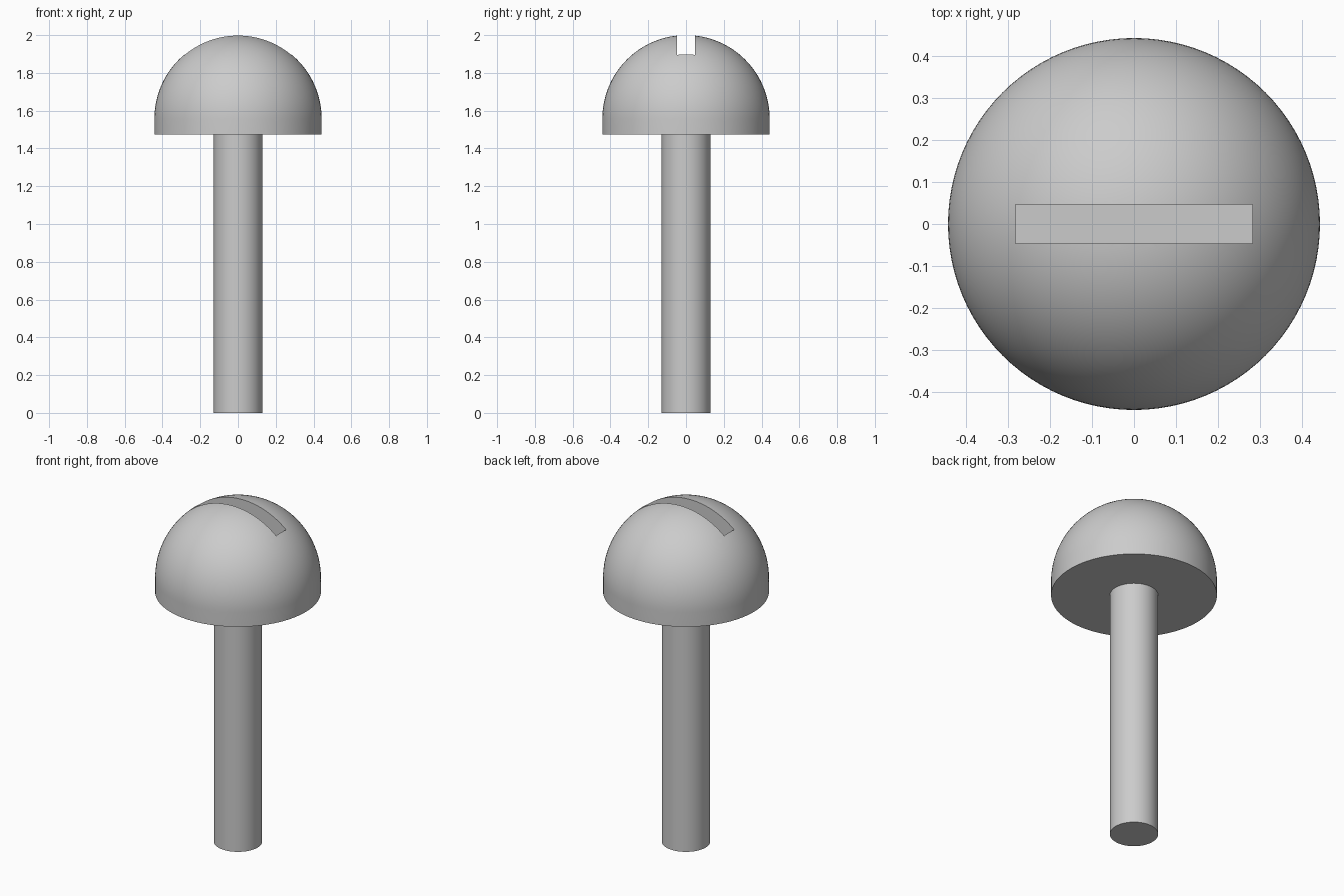
import bpy, bmesh, math

if "Cube" in bpy.data.objects:
    bpy.data.objects.remove(bpy.data.objects["Cube"])

HEAD_R, SHAFT_R = 0.443, 0.129
HEAD_BOTTOM, TOP = 1.473, 2.0
DOME_Z = TOP - HEAD_R

grey = bpy.data.materials.new("plain grey")
grey.use_nodes = True
colour = (0.6, 0.6, 0.6, 1)
grey.diffuse_color = colour
grey.node_tree.nodes["Principled BSDF"].inputs["Base Color"].default_value = colour


def lathe(name, profile, steps=96):
    """Spin an (r, z) profile around the z axis."""
    bm = bmesh.new()
    verts = [bm.verts.new((r, 0, z)) for r, z in profile]
    edges = [bm.edges.new(pair) for pair in zip(verts, verts[1:])]
    bmesh.ops.spin(bm, geom=verts + edges, cent=(0, 0, 0), axis=(0, 0, 1),
                   angle=math.tau, steps=steps, use_merge=True)
    bmesh.ops.remove_doubles(bm, verts=bm.verts, dist=1e-5)
    bmesh.ops.recalc_face_normals(bm, faces=bm.faces)
    mesh = bpy.data.meshes.new(name)
    bm.to_mesh(mesh)
    bm.free()
    obj = bpy.data.objects.new(name, mesh)
    bpy.context.collection.objects.link(obj)
    mesh.materials.append(grey)
    return obj


def activate(obj):
    bpy.ops.object.select_all(action="DESELECT")
    obj.select_set(True)
    bpy.context.view_layer.objects.active = obj


# Straight round shaft
shaft = lathe("shaft", [(0, 0), (SHAFT_R, 0), (SHAFT_R, HEAD_BOTTOM + 0.02), (0, HEAD_BOTTOM + 0.02)])

# Domed head: short cylindrical rim under a hemisphere
rings = 32
arc = [(HEAD_R * math.cos(a), DOME_Z + HEAD_R * math.sin(a))
       for a in (math.pi / 2 * i / rings for i in range(rings))]
head = lathe("head", [(0, HEAD_BOTTOM), (HEAD_R, HEAD_BOTTOM)] + arc + [(0, TOP)])

# Straight slot with closed ends, cut into the top of the head
floor_z, roof_z = 1.8, 2.1
bpy.ops.mesh.primitive_cube_add(size=1, location=(0, 0, (floor_z + roof_z) / 2))
cutter = bpy.context.object
cutter.name = "slot_cutter"
cutter.scale = (0.564, 0.093, roof_z - floor_z)
cutter.hide_render = True
cutter.data.materials.append(grey)

activate(head)
cut = head.modifiers.new("slot", "BOOLEAN")
cut.operation = "DIFFERENCE"
cut.solver = "EXACT"
cut.object = cutter
bpy.ops.object.modifier_apply(modifier=cut.name)
bpy.data.objects.remove(cutter)

for part in (shaft, head):
    activate(part)
    bpy.ops.object.shade_smooth_by_angle(angle=math.radians(30))
